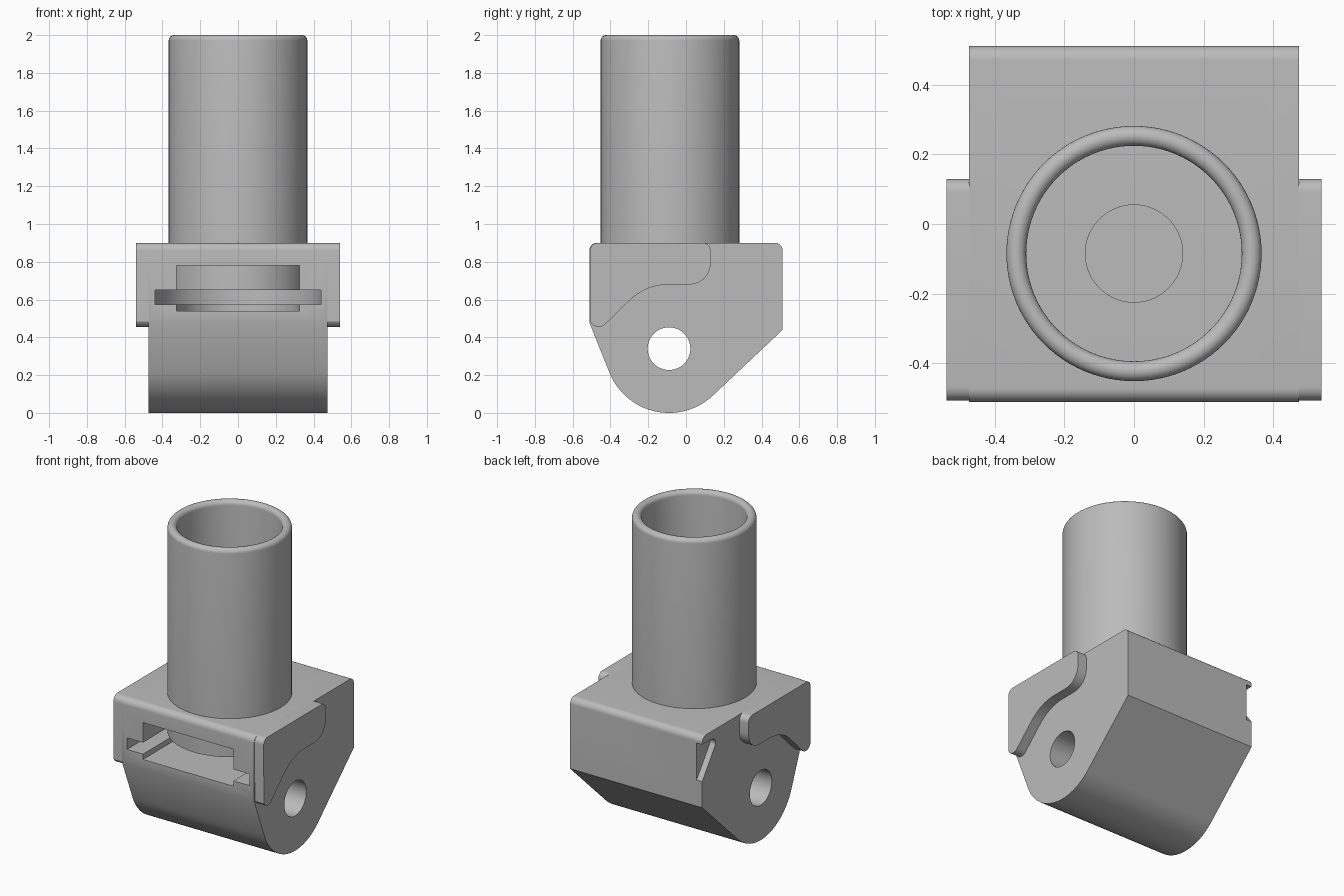
import bpy, bmesh
from math import cos, sin, radians, atan2, acos, degrees, hypot

cube = bpy.data.objects.get("Cube")
if cube:
    bpy.data.objects.remove(cube, do_unlink=True)

grey = bpy.data.materials.new("plain_grey")
grey.use_nodes = True
grey.diffuse_color = (0.5, 0.5, 0.5, 1)
grey.node_tree.nodes["Principled BSDF"].inputs["Base Color"].default_value = (0.5, 0.5, 0.5, 1)

AXIS_Y = -0.085          # tube and hinge centre line
HINGE = (-0.09, 0.34)


def arc(cx, cy, r, a0, a1, n=8):
    angles = [radians(a0 + (a1 - a0) * i / n) for i in range(n + 1)]
    return [(cx + r * cos(a), cy + r * sin(a)) for a in angles]


def finish(name, bm):
    bmesh.ops.recalc_face_normals(bm, faces=bm.faces)
    mesh = bpy.data.meshes.new(name)
    bm.to_mesh(mesh)
    bm.free()
    mesh.materials.append(grey)
    obj = bpy.data.objects.new(name, mesh)
    bpy.context.collection.objects.link(obj)
    return obj


def prism(name, profile, lo, hi, axis="X"):
    """Extrude a (y, z) profile along X, or an (x, y) profile along Z."""
    bm = bmesh.new()
    place = (lambda p: (lo, *p)) if axis == "X" else (lambda p: (*p, lo))
    face = bm.faces.new([bm.verts.new(place(p)) for p in profile])
    out = bmesh.ops.extrude_face_region(bm, geom=[face])["geom"]
    move = (hi - lo, 0, 0) if axis == "X" else (0, 0, hi - lo)
    bmesh.ops.translate(bm, vec=move, verts=[v for v in out if isinstance(v, bmesh.types.BMVert)])
    return finish(name, bm)


def lathe(name, profile, steps=96):
    """Spin a closed (radius, z) profile round the tube axis."""
    bm = bmesh.new()
    rings = [[bm.verts.new((r * cos(t), AXIS_Y + r * sin(t), z)) for r, z in profile]
             for t in (radians(360 * i / steps) for i in range(steps))]
    n = len(profile)
    for i in range(steps):
        a, b = rings[i], rings[(i + 1) % steps]
        for j in range(n):
            k = (j + 1) % n
            bm.faces.new((a[j], b[j], b[k], a[k]))
    return finish(name, bm)


def select(obj):
    bpy.ops.object.select_all(action="DESELECT")
    obj.select_set(True)
    bpy.context.view_layer.objects.active = obj


def cut(obj, cutter):
    mod = obj.modifiers.new("cut", "BOOLEAN")
    mod.operation, mod.solver, mod.object = "DIFFERENCE", "EXACT", cutter
    select(obj)
    bpy.ops.object.modifier_apply(modifier=mod.name)
    bpy.data.objects.remove(cutter, do_unlink=True)


def tangent_angle(p, r, side):
    dy, dz = p[0] - HINGE[0], p[1] - HINGE[1]
    return degrees(atan2(dz, dy) + side * acos(r / hypot(dy, dz)))


def u_slot(half):
    """Slot open to the front with a round inner end."""
    return [(-half, -0.7), (half, -0.7)] + arc(0, AXIS_Y, half, 0, 180, 40)


# Hinge block: rounded top edges, sloping sides, round knuckle below
front, back, r = (-0.512, 0.48), (0.512, 0.44), 0.34
a_front, a_back = tangent_angle(front, r, 1), tangent_angle(back, r, -1)
profile = ([front] + arc(*HINGE, r, a_front, a_back + 360, 40) + [back]
           + arc(0.472, 0.86, 0.04, 0, 90) + arc(-0.472, 0.86, 0.04, 90, 180))
block = prism("hinge_block", profile, -0.475, 0.475)

# Pin hole, front pocket and clearance inside the tube base
cut(block, prism("pin_cutter", arc(*HINGE, 0.113, 0, 354, 59), -1, 1))
cut(block, prism("wide_slot_cutter", u_slot(0.44), 0.575, 0.65, "Z"))
cut(block, prism("floor_slot_cutter", u_slot(0.325), 0.54, 0.61, "Z"))
window = [(-0.325, -0.7), (0.325, -0.7), (0.325, -0.2), (-0.325, -0.2)]
cut(block, prism("window_cutter", window, 0.61, 0.78, "Z"))
cut(block, prism("bore_cutter", arc(0, AXIS_Y, 0.2, 0, 352.5, 47), 0.6, 1, "Z"))

# Hooked catch recess at the rear of one side
catch = [(0.6, 0.85), (0.42, 0.85)] + arc(0.41, 0.81, 0.035, 90, 210) + [(0.512, 0.61), (0.6, 0.5)]
cut(block, prism("catch_cutter", catch, -0.6, -0.435))

# Curved side plates
plate = (arc(-0.468, 0.86, 0.04, 180, 90) + arc(0.09, 0.86, 0.04, 90, 0)
         + arc(0.02, 0.79, 0.11, 0, -90) + arc(-0.09, 0.38, 0.3, 90, 135)
         + arc(-0.462, 0.503, 0.048, -45, -155))
for side, lo, hi in (("left", 0.45, 0.54), ("right", -0.54, -0.45)):
    prism(side + "_side_plate", plate, lo, hi)

# Tube with round rim, floor and bolt hole, its base reaching into the pocket
tube = [(0.14, 0.65), (0.367, 0.65)] + arc(0.3385, 1.9715, 0.0285, 0, 180, 12) + [(0.31, 0.9), (0.14, 0.9)]
lathe("tube", tube)

for obj in bpy.context.scene.objects:
    if obj.type == "MESH" and obj.data.materials and obj.data.materials[0] == grey:
        select(obj)
        bpy.ops.object.shade_smooth_by_angle(angle=radians(25))
